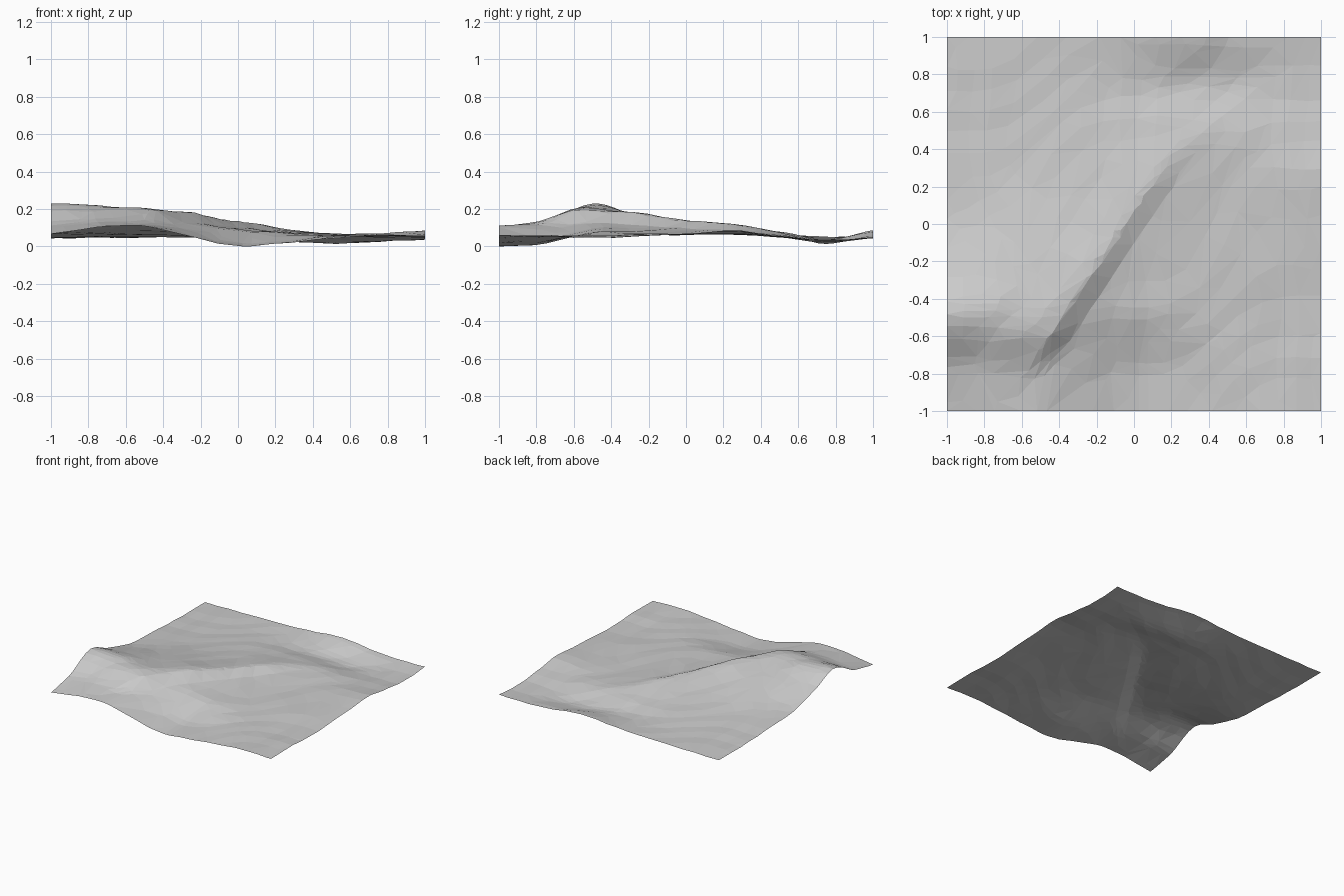
import bpy, bmesh, math

if "Cube" in bpy.data.objects:
    bpy.data.objects.remove(bpy.data.objects["Cube"])

# Coarse relief in hundredths of a unit: rows run front to back, columns left to right
RELIEF = [
    (7, 10.5, 11, 5, 0.2, 2, 4.5, 6, 5.5),
    (12, 14, 13, 7, 2, 3, 5.5, 5.5, 6),
    (23, 22, 18, 12, 8.5, 7, 6, 5, 5),
    (15, 16.5, 16, 14.5, 9.5, 7.5, 6.5, 6, 5.5),
    (8, 10, 12, 12, 10.5, 7.5, 6.5, 6.5, 7),
    (6.5, 7, 8, 9, 10, 9, 6.5, 7, 8.5),
    (5, 5.5, 6, 7, 7.5, 8, 6.5, 5, 5.5),
    (4.5, 5, 5, 5, 4, 3, 1.5, 2.5, 3.5),
    (4.5, 5, 5, 5.5, 7, 9, 6, 4.5, 4.7),
]


def cubic(row, t):
    """Catmull-Rom through evenly spaced values, t from 0 to len-1."""
    i = min(int(t), len(row) - 2)
    f = t - i
    a, b, c, d = (row[max(0, min(len(row) - 1, i + k))] for k in (-1, 0, 1, 2))
    return b + 0.5 * f * (c - a + f * (2*a - 5*b + 4*c - d + f * (3*(b - c) + d - a)))


def ridge(x, y):
    """Diagonal crest: gentle on the left, steep on the right."""
    d = x - (-0.45 + 0.663 * (y + 0.6))
    side = max(0, 1 + d / 0.3) if d < 0 else max(0, 1 - d / 0.12)
    ends = max(0, min(1, (y + 0.8) / 0.2, (0.5 - y) / 0.3))
    return (0.045 - 0.02 * (y + 0.6)) * ends * side


def height(x, y):
    u, v = (x + 1) * 4, (y + 1) * 4
    z = cubic([cubic(r, u) for r in RELIEF], v) / 100
    rough = 0.003 * (math.sin(17 * x - 7 * y + 2 * math.sin(5 * y))
                     * math.cos(13 * y + 4 * x + 2 * math.sin(7 * x)))
    return max(0, z + ridge(x, y) + rough)


# Terrain sheet
bm = bmesh.new()
bmesh.ops.create_grid(bm, x_segments=56, y_segments=56, size=1)
for v in bm.verts:
    v.co.z = height(v.co.x, v.co.y)
bmesh.ops.triangulate(bm, faces=bm.faces[:])
low = min(v.co.z for v in bm.verts)
for v in bm.verts:
    v.co.z -= low
mesh = bpy.data.meshes.new("terrain")
bm.to_mesh(mesh)
bm.free()
terrain = bpy.data.objects.new("terrain", mesh)
bpy.context.collection.objects.link(terrain)

# Large flat facets
dec = terrain.modifiers.new("facets", 'DECIMATE')
dec.ratio = 0.12

# Plain grey ground
mat = bpy.data.materials.new("grey")
mat.diffuse_color = (0.6, 0.6, 0.6, 1)
mat.use_nodes = True
mat.node_tree.nodes["Principled BSDF"].inputs["Base Color"].default_value = mat.diffuse_color
mesh.materials.append(mat)
